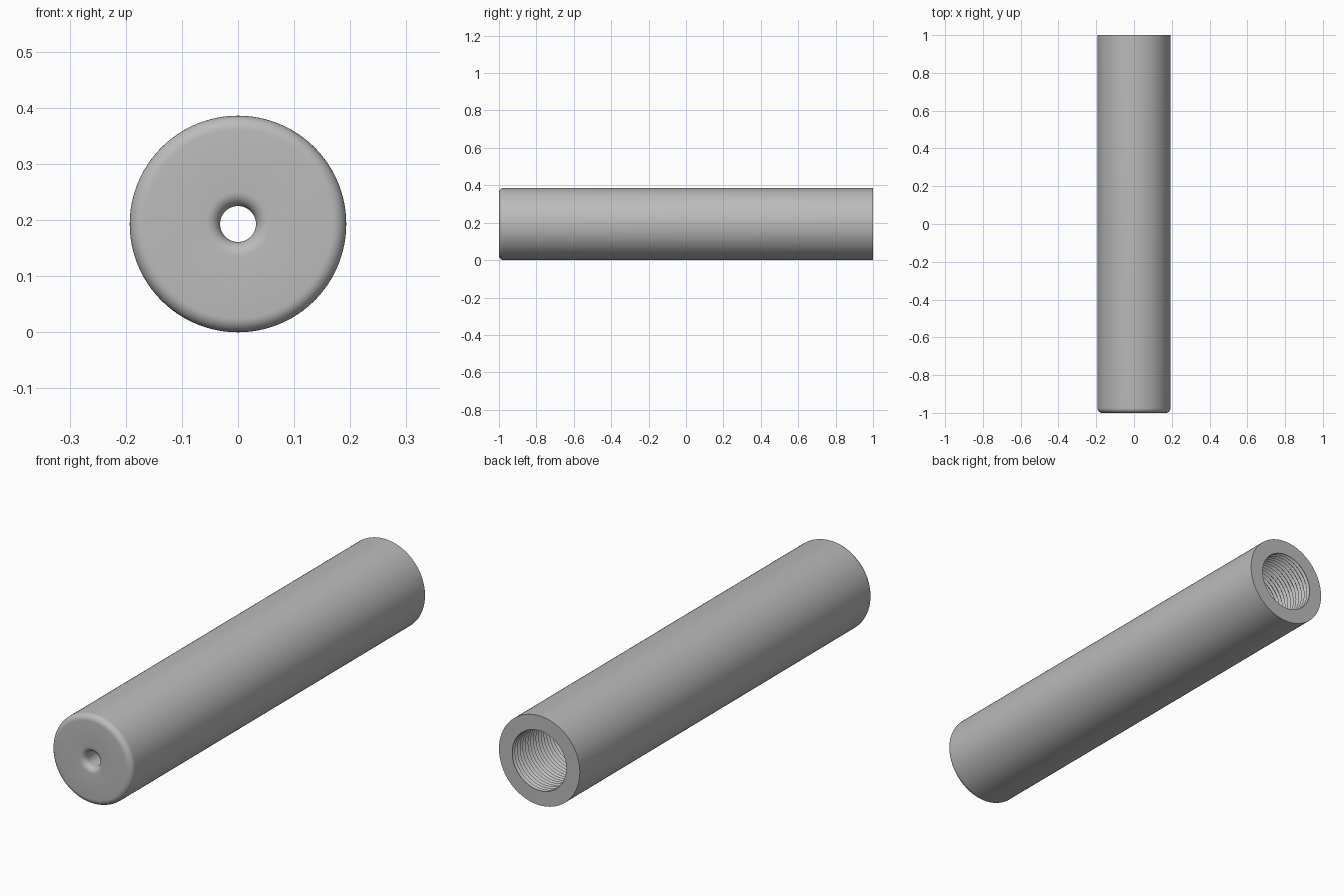
import bpy
import bmesh
from math import sin, cos, pi, radians
from mathutils import Matrix

cube = bpy.data.objects.get("Cube")
if cube:
    bpy.data.objects.remove(cube, do_unlink=True)

metal = bpy.data.materials.new("grey metal")
metal.use_nodes = True
grey = (0.5, 0.5, 0.5, 1)
metal.diffuse_color = grey
metal.node_tree.nodes["Principled BSDF"].inputs["Base Color"].default_value = grey

RADIUS, HOLE, BORE = 0.193, 0.032, 0.129
SIDES, STEPS = 96, 8
PITCH, DEPTH, TURNS = 0.018, 0.009, 24


def fillet(r, y, size, start, end):
    """Quarter arc in the radius / length plane."""
    angles = [radians(start + (end - start) * i / STEPS) for i in range(STEPS + 1)]
    return [(r + size * cos(a), y + size * sin(a)) for a in angles]


# Flared hole and rounded rim of the front end
profile = fillet(HOLE + 0.025, -0.975, 0.025, 180, 270)
profile += fillet(RADIUS - 0.025, -0.975, 0.025, 270, 360)

# Straight outer wall and flat back end
profile += [(RADIUS, 1), (BORE, 1)]

# Threads inside the back opening
for turn in range(TURNS):
    y = 1 - PITCH * (turn + 0.5)
    profile += [(BORE + DEPTH, y), (BORE, y - PITCH / 2)]

# Smooth bore, closed by the front wall
profile += [(BORE, -0.9), (HOLE, -0.9)]

# Revolve the closed profile about the y axis
bm = bmesh.new()
rings = [[bm.verts.new((r * cos(2 * pi * s / SIDES), y, r * sin(2 * pi * s / SIDES)))
          for s in range(SIDES)] for r, y in profile]
for ring, following in zip(rings, rings[1:] + rings[:1]):
    for s in range(SIDES):
        t = (s + 1) % SIDES
        bm.faces.new((ring[s], ring[t], following[t], following[s]))
bmesh.ops.recalc_face_normals(bm, faces=bm.faces)
bmesh.ops.transform(bm, matrix=Matrix.Translation((0, 0, RADIUS)), verts=bm.verts)

mesh = bpy.data.meshes.new("threaded_tube")
bm.to_mesh(mesh)
bm.free()
mesh.materials.append(metal)
tube = bpy.data.objects.new("threaded_tube", mesh)
bpy.context.collection.objects.link(tube)

bpy.ops.object.select_all(action="DESELECT")
tube.select_set(True)
bpy.context.view_layer.objects.active = tube
bpy.ops.object.shade_smooth_by_angle(angle=radians(30))
